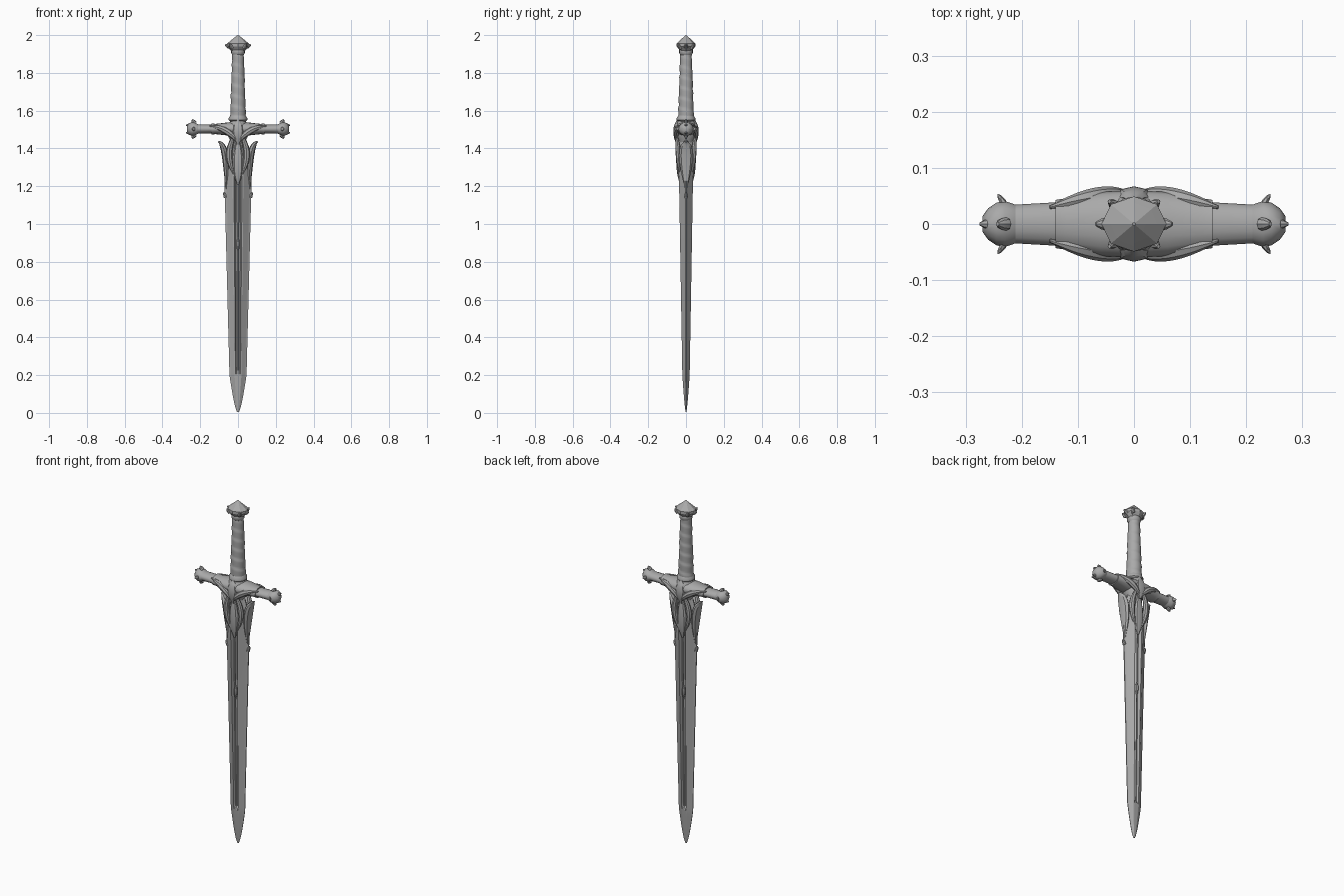
import bpy, bmesh
from math import sin, cos, pi, atan2, radians
from mathutils import Vector

if "Cube" in bpy.data.objects:
    bpy.data.objects.remove(bpy.data.objects["Cube"])

GREY = (0.4, 0.4, 0.4, 1)
steel = bpy.data.materials.new("grey steel")
steel.use_nodes = True
steel.diffuse_color = GREY
steel.node_tree.nodes["Principled BSDF"].inputs["Base Color"].default_value = GREY


def ring(sides):
    angles = [2 * pi * i / sides for i in range(sides)]
    return [(cos(angle), sin(angle)) for angle in angles]


ROUND, SMALL = ring(16), ring(8)


def sweep(name, rows, section, mirror="", sharp=35, shift=None):
    """Loft a section along rows of (centre, half width, half depth); depth runs along y.
    The mirror text lists the axes across which the part is repeated."""
    bm = bmesh.new()
    centres = [Vector(row[0]) for row in rows]
    last = len(rows) - 1
    loops = []
    for i, (centre, width, depth) in enumerate(rows):
        along = centres[min(i + 1, last)] - centres[max(i - 1, 0)]
        along.y = 0
        side = Vector((0, 1, 0)).cross(along.normalized())
        shape = section(centres[i].z) if callable(section) else section
        loops.append([bm.verts.new(centres[i] + side * u * width + Vector((0, v * depth, 0)))
                      for u, v in shape])
    count = len(loops[0])
    for lower, upper in zip(loops, loops[1:]):
        for j in range(count):
            k = (j + 1) % count
            bm.faces.new((lower[j], lower[k], upper[k], upper[j]))
    bm.faces.new(loops[0])
    bm.faces.new(loops[-1])
    if shift:
        for vert in bm.verts:
            vert.co = shift(vert.co)
    bmesh.ops.recalc_face_normals(bm, faces=bm.faces)
    mesh = bpy.data.meshes.new(name)
    bm.to_mesh(mesh)
    bm.free()
    mesh.materials.append(steel)
    part = bpy.data.objects.new(name, mesh)
    bpy.context.collection.objects.link(part)
    bpy.ops.object.select_all(action="DESELECT")
    part.select_set(True)
    bpy.context.view_layer.objects.active = part
    bpy.ops.object.shade_smooth_by_angle(angle=radians(sharp))
    if mirror:
        copies = part.modifiers.new("mirror", "MIRROR")
        copies.use_axis = [axis in mirror for axis in "xyz"]
        copies.use_mirror_merge = False


def turned(name, profile, section=ROUND, flatten=1, sharp=35, shift=None):
    """Upright part from (height, half width) pairs."""
    rows = [((0, 0, z), width, width * flatten) for z, width in profile]
    sweep(name, rows, section, sharp=sharp, shift=shift)


def leaf(name, start, bend, end, width, depth, mirror):
    """Curved part that swells in the middle and closes to a point at both ends."""
    start, bend, end = Vector(start), Vector(bend), Vector(end)
    rows = []
    for i in range(13):
        t = i / 12
        centre = start.lerp(bend, t).lerp(bend.lerp(end, t), t)
        swell = max(sin(pi * t), 0.1) ** 0.7
        rows.append((centre, width * swell, depth * swell))
    sweep(name, rows, SMALL, mirror)


def spike(name, start, end, radius, mirror):
    start, end = Vector(start), Vector(end)
    rows = [(start.lerp(end, t), radius * size, radius * size)
            for t, size in ((0, 1), (0.6, 0.8), (1, 0.3))]
    sweep(name, rows, SMALL, mirror)


# Blade: bevelled edges, flat cheeks and a central groove with a rib, ending before the tip
def blade_section(z):
    grooved = 0.22 < z < 1.3
    front = []
    for i in range(-10, 11):
        u = i / 10
        v = min(1, max(0.08, 1.6 * (1 - abs(u))))
        if grooved and abs(i) < 3:
            v = 0.5 if i else 0.7
        front.append((u, v))
    return front + [(u, -v) for u, v in reversed(front)]


def blade_row(z):
    tip = min(1, max(z, 0.001) / 0.2) ** 0.55
    shoulder = min(1, (1.6 - z) / 0.27)
    return (0, 0, z), (0.04 + 0.026 * z) * tip * shoulder, (0.016 + 0.017 * z) * tip


sweep("blade", [blade_row(0.005 + i / 50) for i in range(73)], blade_section, sharp=20)
spike("blade_barbs", (0.065, 0, 1.14), (0.075, 0, 1.17), 0.01, "x")

# Relief on both faces of the blade
leaf("groove_beads", (0, 0.02, 0.85), (0, 0.02, 0.9), (0, 0.02, 0.93), 0.01, 0.012, "y")
leaf("blade_pendants", (0, 0.03, 1.21), (0, 0.04, 1.3), (0, 0.04, 1.46), 0.028, 0.014, "y")
leaf("blade_leaves", (0.01, 0.05, 1.48), (0.08, 0.04, 1.38), (0.015, 0.034, 1.25),
     0.017, 0.014, "xy")

# Flared wings on the shoulders of the blade
leaf("shoulder_wings", (0.105, 0, 1.437), (0.052, 0, 1.42), (0.064, 0, 1.18),
     0.018, 0.036, "x")

# Cross-guard arms with a thicker cladding near the heart
GUARD = 1.503


def guard_part(name, profile):
    rows = [((x, 0, GUARD), width, depth) for x, width, depth in profile]
    sweep(name, rows, ROUND, "x")


guard_part("guard_arms", [(0, 0.03, 0.05), (0.15, 0.023, 0.038), (0.22, 0.025, 0.034)])
guard_part("guard_cladding", [(0, 0.04, 0.06), (0.06, 0.034, 0.057), (0.12, 0.027, 0.046),
                              (0.14, 0.03, 0.043)])
guard_part("guard_ends", [(0.21, 0.024, 0.034), (0.23, 0.035, 0.041), (0.245, 0.036, 0.038),
                          (0.26, 0.03, 0.028), (0.27, 0.014, 0.014)])
leaf("guard_leaves", (0, 0.05, 1.43), (0.05, 0.06, 1.51), (0.15, 0.03, 1.52),
     0.018, 0.016, "xy")

# Spikes around each guard end, with small beads at the tip
for dy, dz, place in ((0, 1, "upper"), (0, -1, "lower"), (1, 0, "side")):
    inner = (0.228, dy * 0.03, GUARD + dz * 0.03)
    outer = (0.243, dy * 0.05, GUARD + dz * 0.05)
    spike(place + "_end_spikes", inner, outer, 0.012, "xy" if dy else "x")
    if dz:
        height = GUARD + dz * 0.02
        spike(place + "_end_beads", (0.25, 0, height), (0.275, 0, height), 0.01, "x")

# Heart of the guard with a boss on each face
turned("guard_heart", [(1.41, 0.03), (1.45, 0.045), (1.48, 0.06), (1.51, 0.06), (1.55, 0.038)],
       flatten=1.05)
leaf("heart_bosses", (0, 0.048, 1.42), (0, 0.052, 1.5), (0, 0.045, 1.55), 0.032, 0.018, "y")


# Grip wound with a strap whose edge steps around in a helix
def wind(co):
    turn = (co.z * 18 + atan2(co.y, co.x) / (2 * pi)) % 1
    lift = 0.95 + 0.09 * min(turn * 1.3, 1, (1 - turn) * 6)
    return Vector((co.x * lift, co.y * lift, co.z))


GRIP_START, GRIP_LENGTH, STEPS = 1.55, 0.37, 46
turned("grip", [(GRIP_START + GRIP_LENGTH * i / STEPS, 0.042 - 0.012 * i / STEPS)
                for i in range(STEPS + 1)], ring(24), sharp=40, shift=wind)
turned("grip_collar", [(1.54, 0.038), (1.55, 0.049), (1.56, 0.049), (1.575, 0.04)])

# Pommel: neck ring, faceted crown and pointed cap
turned("pommel_neck", [(1.895, 0.03), (1.905, 0.036), (1.92, 0.036), (1.93, 0.03)])
turned("pommel_crown", [(1.91, 0.032), (1.94, 0.058), (1.955, 0.058), (1.97, 0.04), (2, 0.003)],
       SMALL, flatten=0.85, sharp=25)
spike("pommel_horns", (0.045, 0, 1.938), (0.068, 0, 1.95), 0.012, "x")
spike("pommel_knobs", (0.03, 0.03, 1.93), (0.044, 0.04, 1.955), 0.011, "xy")
